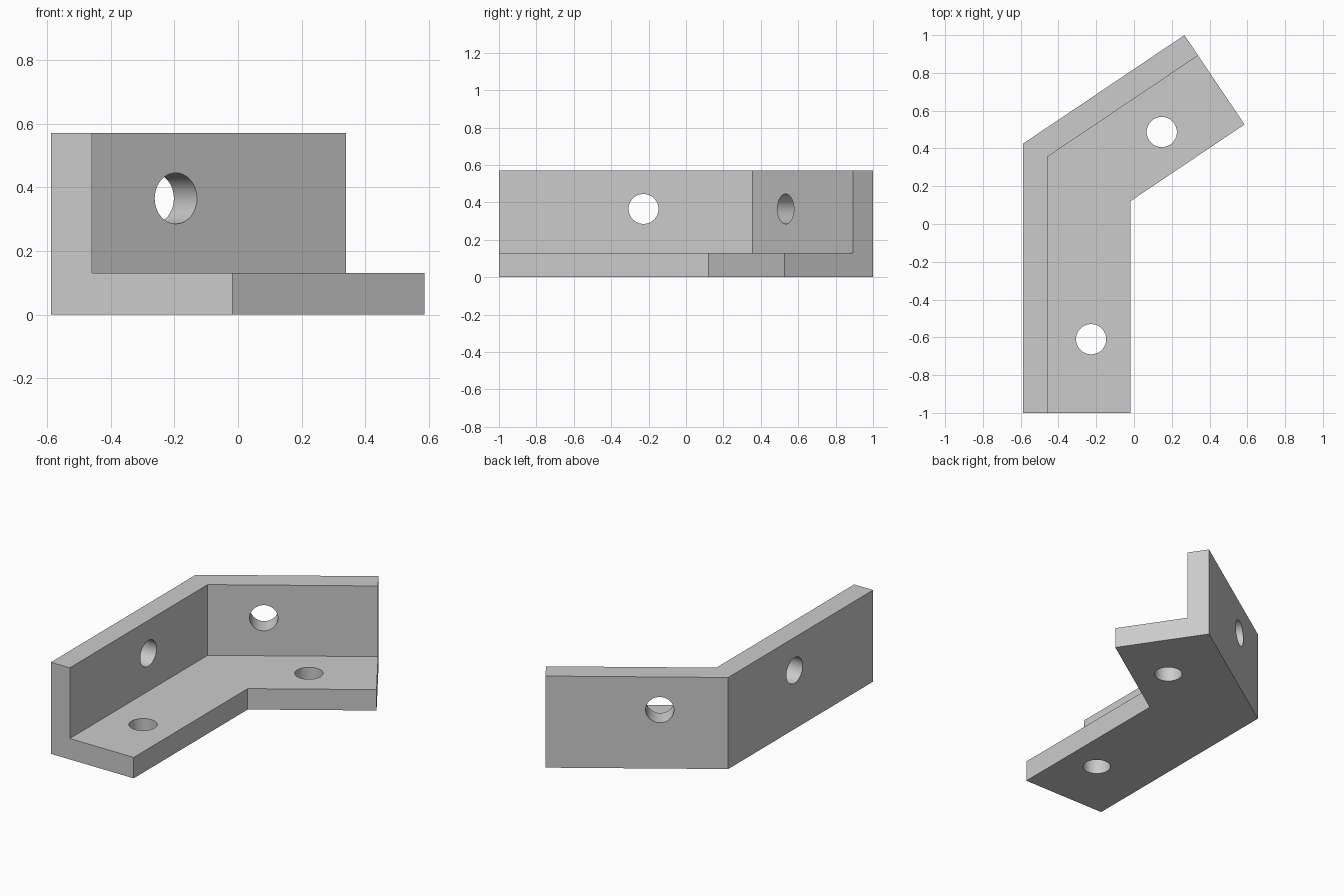
import bpy, bmesh, math
from mathutils import Vector

cube = bpy.data.objects.get("Cube")
if cube:
    bpy.data.objects.remove(cube, do_unlink=True)

WIDTH, THICK, HEIGHT = 0.57, 0.13, 0.57
HOLE_R, HOLE_Z = 0.08, 0.365

# Outer edge of the bracket, seen in plan
start, corner, end = Vector((-0.588, -1, 0)), Vector((-0.588, 0.425, 0)), Vector((0.267, 1, 0))
up = Vector((0, 0, 1))
side_a = (corner - start).normalized().cross(up)
side_b = (end - corner).normalized().cross(up)
miter = (side_a + side_b) / (1 + side_a.dot(side_b))

# Plain grey metal
grey = bpy.data.materials.new("grey_metal")
grey.use_nodes = True
colour = (0.6, 0.6, 0.6, 1)
grey.diffuse_color = colour
grey.node_tree.nodes["Principled BSDF"].inputs["Base Color"].default_value = colour

# L-shaped section swept through the mitred bend
section = [(0, 0), (WIDTH, 0), (WIDTH, THICK), (THICK, THICK), (THICK, HEIGHT), (0, HEIGHT)]
bm = bmesh.new()
rings = [[bm.verts.new(p + across * d + up * z) for d, z in section]
         for p, across in ((start, side_a), (corner, miter), (end, side_b))]
for r0, r1 in zip(rings, rings[1:]):
    for i in range(len(section)):
        j = (i + 1) % len(section)
        bm.faces.new((r0[i], r0[j], r1[j], r1[i]))
bm.faces.new(rings[0])
bm.faces.new(rings[-1])
bmesh.ops.recalc_face_normals(bm, faces=bm.faces)
mesh = bpy.data.meshes.new("angled_bracket")
bm.to_mesh(mesh)
bm.free()
mesh.materials.append(grey)
bracket = bpy.data.objects.new("angled_bracket", mesh)
bpy.context.collection.objects.link(bracket)


def drill(centre, axis):
    """Cut a round hole through the plate at centre, along axis."""
    bpy.ops.mesh.primitive_cylinder_add(vertices=48, radius=HOLE_R, depth=THICK * 3, location=centre)
    cutter = bpy.context.object
    cutter.name = "hole_cutter"
    cutter.hide_render = True
    cutter.rotation_euler = axis.to_track_quat('Z', 'Y').to_euler()
    cutter.data.materials.append(grey)
    cut = bracket.modifiers.new("hole", 'BOOLEAN')
    cut.operation, cut.solver, cut.object = 'DIFFERENCE', 'EXACT', cutter
    bpy.context.view_layer.objects.active = bracket
    bpy.ops.object.modifier_apply(modifier=cut.name)
    bpy.data.objects.remove(cutter, do_unlink=True)


# Two holes in the base flange, one in each upright wall
drill((-0.227, -0.61, THICK / 2), up)
drill((0.147, 0.487, THICK / 2), up)
drill((-0.523, -0.227, HOLE_Z), side_a)
drill(Vector((-0.195, 0.532, HOLE_Z)) - side_b * THICK / 2, side_b)

bpy.ops.object.select_all(action='DESELECT')
bracket.select_set(True)
bpy.context.view_layer.objects.active = bracket
bpy.ops.object.shade_smooth_by_angle(angle=math.radians(30))
